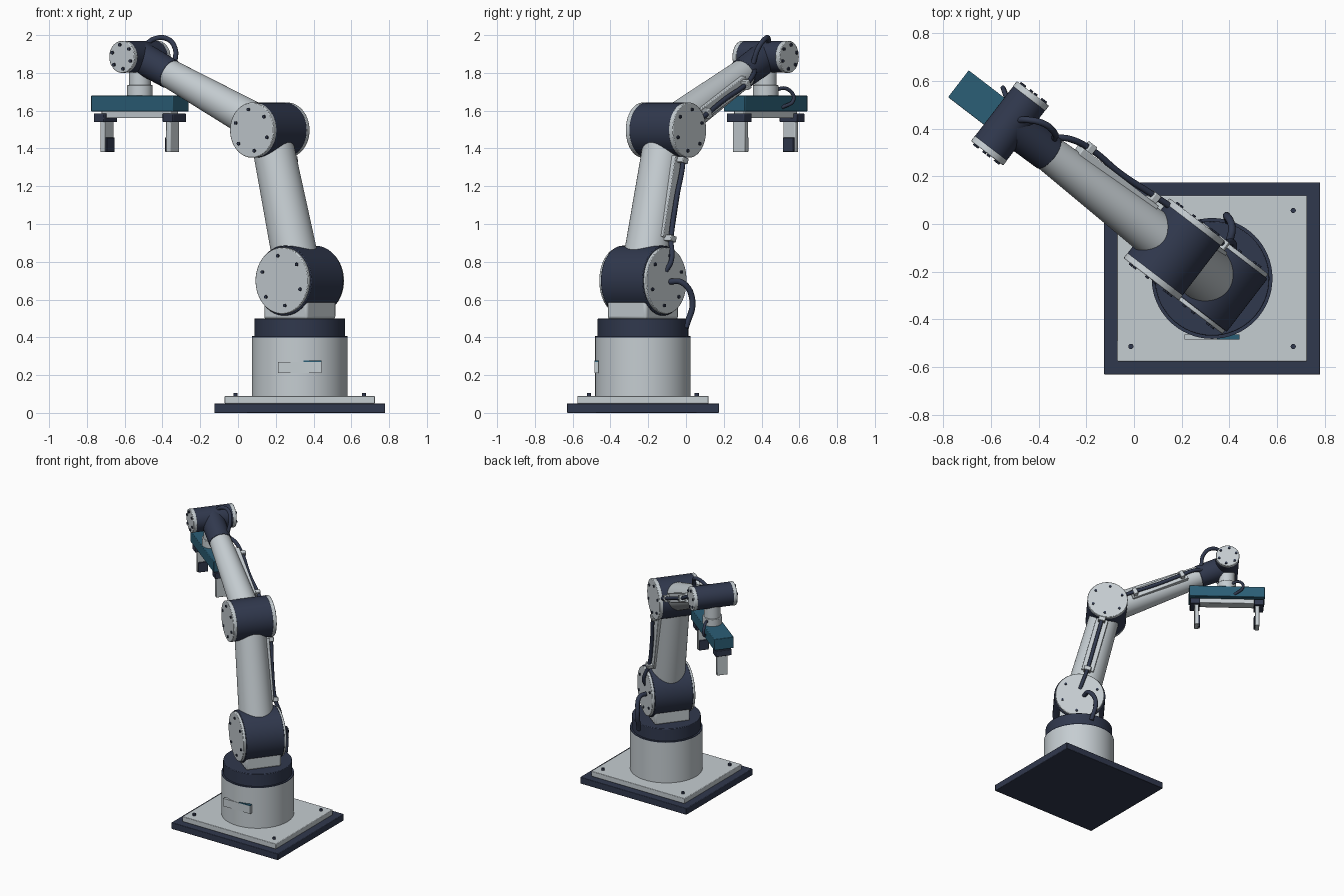
import bpy, bmesh, math
from mathutils import Vector, Matrix

if "Cube" in bpy.data.objects:
    bpy.data.objects.remove(bpy.data.objects["Cube"])


def material(name, rgb):
    m = bpy.data.materials.new(name)
    m.diffuse_color = (*rgb, 1)
    m.use_nodes = True
    m.node_tree.nodes["Principled BSDF"].inputs["Base Color"].default_value = m.diffuse_color
    return m


LIGHT = material("light_grey", (0.56, 0.61, 0.64))
DARK = material("dark_navy", (0.030, 0.040, 0.075))
TEAL = material("teal", (0.024, 0.112, 0.180))

# Arm frame: d points along the reach, p sideways, z up
CX, CY = 0.327, -0.228
ANG = math.radians(142.5)
D = Vector((math.cos(ANG), math.sin(ANG), 0))
P = Vector((math.sin(ANG), -math.cos(ANG), 0))
Z = Vector((0, 0, 1))
X, Y = Vector((1, 0, 0)), Vector((0, 1, 0))


def arm(d, p, z):
    return Vector((CX, CY, 0)) + D * d + P * p + Z * z


def finish(name, bm, mat, bevel=0):
    bmesh.ops.recalc_face_normals(bm, faces=bm.faces)
    me = bpy.data.meshes.new(name)
    bm.to_mesh(me)
    bm.free()
    me.materials.append(mat)
    ob = bpy.data.objects.new(name, me)
    bpy.context.collection.objects.link(ob)
    if bevel:
        mod = ob.modifiers.new("edge", 'BEVEL')
        mod.width, mod.segments, mod.limit_method = bevel, 2, 'ANGLE'
    bpy.ops.object.select_all(action='DESELECT')
    ob.select_set(True)
    bpy.context.view_layer.objects.active = ob
    bpy.ops.object.shade_smooth_by_angle(angle=math.radians(35))
    return ob


def add_cone(bm, a, b, r1, r2, n):
    v = b - a
    m = Matrix.Translation((a + b) / 2) @ v.to_track_quat('Z', 'Y').to_matrix().to_4x4()
    bmesh.ops.create_cone(bm, cap_ends=True, segments=n, radius1=r1, radius2=r2,
                          depth=v.length, matrix=m)


def tube(name, a, b, r1, mat, r2=None, bevel=0, n=64):
    bm = bmesh.new()
    add_cone(bm, a, b, r1, r1 if r2 is None else r2, n)
    return finish(name, bm, mat, bevel)


def box(name, c, size, mat, axes=(D, P, Z), bevel=0.004):
    bm = bmesh.new()
    rot = Matrix(axes).transposed().to_4x4()
    bmesh.ops.create_cube(bm, size=1, matrix=Matrix.Translation(c) @ rot
                          @ Matrix.Diagonal((*size, 1)))
    return finish(name, bm, mat, bevel)


def cable(name, pts, r=0.0135):
    cu = bpy.data.curves.new(name, 'CURVE')
    cu.dimensions = '3D'
    cu.bevel_depth, cu.bevel_resolution, cu.resolution_u = r, 3, 10
    cu.use_fill_caps = True
    sp = cu.splines.new('BEZIER')
    sp.bezier_points.add(len(pts) - 1)
    for bp, co in zip(sp.bezier_points, pts):
        bp.co = arm(*co)
        bp.handle_left_type = bp.handle_right_type = 'AUTO'
    cu.materials.append(DARK)
    ob = bpy.data.objects.new(name, cu)
    bpy.context.collection.objects.link(ob)
    bpy.ops.object.select_all(action='DESELECT')
    ob.select_set(True)
    bpy.context.view_layer.objects.active = ob
    bpy.ops.object.convert(target='MESH')


def joint(name, d, z, r, half, cap_r):
    """Sideways drum with a bolted cap at each end."""
    tube(name + "_drum", arm(d, -half, z), arm(d, half, z), r, DARK, bevel=0.004)
    for s, side in ((-1, "outer"), (1, "inner")):
        tube(f"{name}_cap_{side}", arm(d, s * (half - 0.01), z),
             arm(d, s * (half + 0.018), z), cap_r, LIGHT, bevel=0.004)
        bm = bmesh.new()
        for k in range(6):
            t = math.radians(20 + 60 * k)
            bd, bz = d + 0.76 * cap_r * math.cos(t), z + 0.76 * cap_r * math.sin(t)
            add_cone(bm, arm(bd, s * (half + 0.01), bz),
                     arm(bd, s * (half + 0.026), bz), 0.009, 0.009, 10)
        finish(f"{name}_bolts_{side}", bm, DARK)


# Base plates and corner bolts
box("base_pad", Vector((CX, CY, 0.025)), (0.905, 0.805, 0.05), DARK, (X, Y, Z))
box("base_plate", Vector((CX, CY, 0.07)), (0.795, 0.695, 0.04), LIGHT, (X, Y, Z))
bm = bmesh.new()
for sx in (-1, 1):
    for sy in (-1, 1):
        c = Vector((CX + 0.34 * sx, CY + 0.285 * sy, 0.085))
        add_cone(bm, c, c + Z * 0.02, 0.011, 0.011, 12)
finish("base_bolts", bm, DARK)

# Turret with front access panel
tube("turret", arm(0, 0, 0.09), arm(0, 0, 0.40), 0.253, LIGHT)
tube("turret_lip", arm(0, 0, 0.399), arm(0, 0, 0.406), 0.253, DARK)
tube("turret_collar", arm(0, 0, 0.40), arm(0, 0, 0.50), 0.24, DARK, bevel=0.004)
box("access_panel", Vector((CX, CY - 0.245, 0.24)), (0.23, 0.022, 0.06), LIGHT, (X, Y, Z), 0)
box("panel_strip", Vector((CX + 0.067, CY - 0.245, 0.273)), (0.094, 0.022, 0.007),
    TEAL, (X, Y, Z), 0)

# Shoulder, elbow and wrist
box("shoulder_pedestal", arm(0, 0, 0.57), (0.29, 0.26, 0.15), LIGHT, bevel=0.015)
joint("shoulder", 0, 0.70, 0.185, 0.14, 0.176)
joint("elbow", 0.20, 1.497, 0.145, 0.14, 0.146)
joint("wrist", 1.067, 1.885, 0.084, 0.14, 0.085)

# Arm tubes
S, E, W = arm(0, 0, 0.70), arm(0.20, 0, 1.497), arm(1.067, 0, 1.885)
tube("upper_arm", S, E, 0.124, LIGHT, 0.108)
tube("forearm", E, E.lerp(W, 0.80), 0.103, LIGHT, 0.075)
tube("wrist_sleeve", E.lerp(W, 0.765), W, 0.080, DARK, 0.084, bevel=0.004)

# Cable trays and clips on the side of each arm
for name, a, b, t0, t1, tray_p, clip_p, width, clips in (
        ("upper_arm", S, E, 0.28, 0.82, 0.108, 0.135, 0.09, (0.28, 0.80)),
        ("forearm", E, W, 0.20, 0.66, 0.088, 0.115, 0.07, (0.23, 0.62))):
    u = (b - a).normalized()
    axes = (u, P, u.cross(P))
    box(name + "_tray", a.lerp(b, (t0 + t1) / 2) + P * tray_p,
        ((b - a).length * (t1 - t0), 0.034, width), LIGHT, axes)
    for k, t in enumerate(clips):
        box(f"{name}_clip_{k}", a.lerp(b, t) + P * clip_p, (0.032, 0.055, 0.05), LIGHT, axes)

# Cables
cable("turret_cable", [(0.03, 0.15, 0.695), (0.06, 0.215, 0.69),
                       (0.11, 0.245, 0.60), (0.08, 0.225, 0.45)], 0.016)
cable("upper_arm_cable", [(0.0, 0.15, 0.75), (0.02, 0.172, 0.80), (0.056, 0.145, 0.923),
                          (0.108, 0.14, 1.13), (0.16, 0.145, 1.336), (0.175, 0.13, 1.40)])
cable("forearm_cable", [(0.27, 0.135, 1.53), (0.40, 0.128, 1.587), (0.57, 0.115, 1.663),
                        (0.736, 0.12, 1.737), (0.83, 0.10, 1.79), (0.88, 0.07, 1.81)])
cable("wrist_cable", [(1.05, 0.03, 1.95), (1.02, 0.055, 1.978), (0.955, 0.085, 1.982),
                      (0.895, 0.082, 1.93), (0.88, 0.06, 1.85)])
cable("tool_cable", [(1.09, 0.04, 1.71), (1.15, 0.08, 1.715),
                     (1.18, 0.10, 1.66), (1.12, 0.065, 1.615)], 0.010)

# Tool column
G = 1.067
tube("tool_neck", arm(G, 0, 1.72), arm(G, 0, 1.86), 0.058, LIGHT)
tube("tool_flange", arm(G, 0, 1.67), arm(G, 0, 1.735), 0.068, LIGHT, bevel=0.003)

# Gripper body, rail and two mirrored fingers
box("gripper_body", arm(G, 0, 1.638), (0.545, 0.142, 0.086), TEAL)
box("gripper_rail", arm(G, 0, 1.58), (0.46, 0.07, 0.04), LIGHT)
for s, side in ((-1, "near"), (1, "far")):
    box("jaw_block_" + side, arm(G + s * 0.23, 0, 1.562), (0.07, 0.116, 0.046), DARK)
    box("finger_" + side, arm(G + s * 0.219, 0, 1.465), (0.03, 0.08, 0.17), LIGHT)
    box("finger_pad_" + side, arm(G + s * 0.200, 0, 1.42), (0.012, 0.07, 0.075), DARK,
        bevel=0.002)
